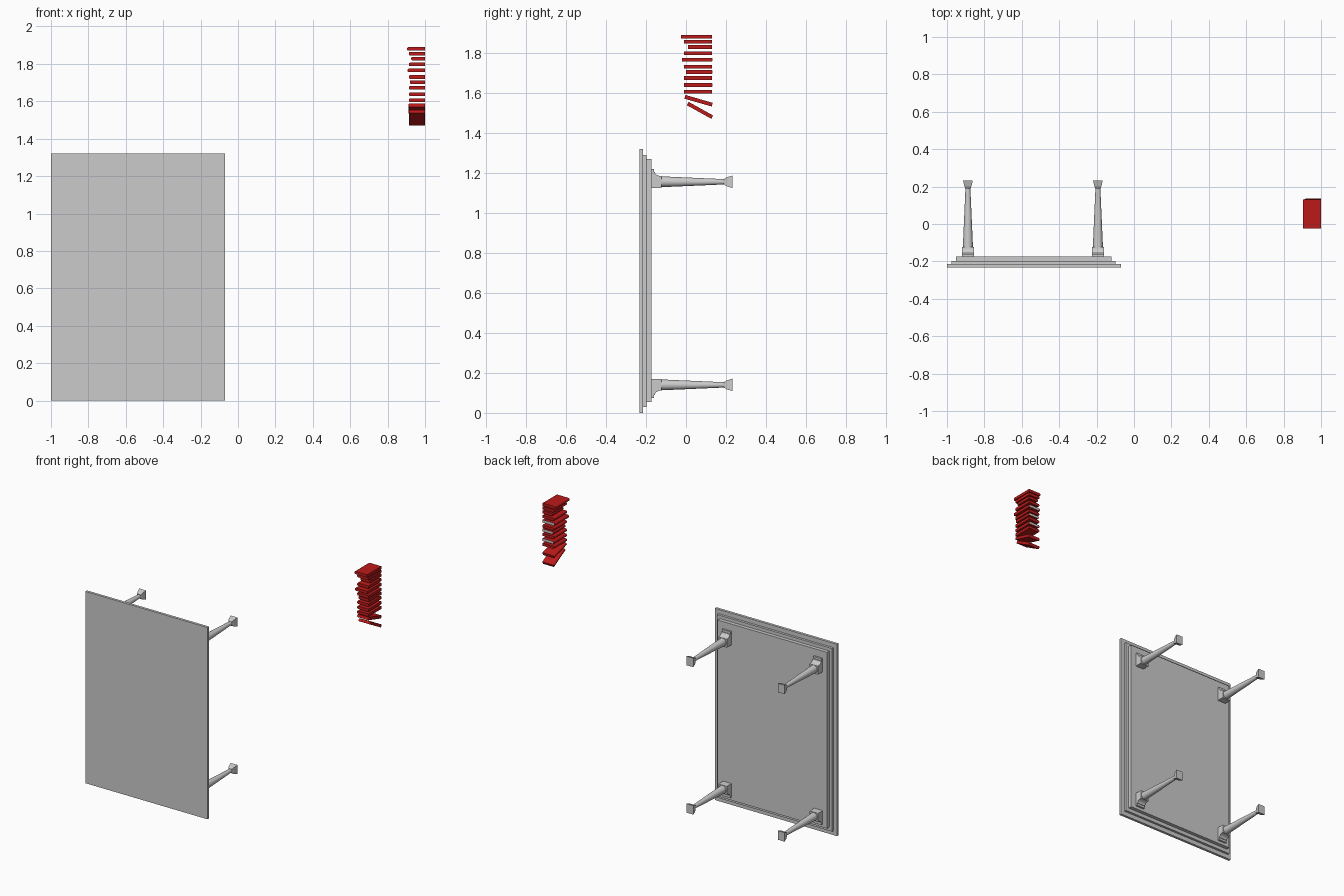
import bpy, bmesh
from math import sin, cos, pi, radians

if "Cube" in bpy.data.objects:
    bpy.data.objects.remove(bpy.data.objects["Cube"])


def make(name, verts, faces, mat=None, smooth=False):
    me = bpy.data.meshes.new(name)
    me.from_pydata(verts, [], faces)
    bm = bmesh.new()
    bm.from_mesh(me)
    bmesh.ops.recalc_face_normals(bm, faces=bm.faces)
    bm.to_mesh(me)
    bm.free()
    ob = bpy.data.objects.new(name, me)
    bpy.context.collection.objects.link(ob)
    if mat:
        me.materials.append(mat)
    if smooth:
        bpy.ops.object.select_all(action='DESELECT')
        bpy.context.view_layer.objects.active = ob
        ob.select_set(True)
        bpy.ops.object.shade_smooth_by_angle(angle=radians(35))
    return ob


def loft(name, rings, mat=None, smooth=False):
    """Skin equal-length rings of points and cap both ends."""
    n = len(rings[0])
    faces = [[k * n + i, k * n + (i + 1) % n, (k + 1) * n + (i + 1) % n, (k + 1) * n + i]
             for k in range(len(rings) - 1) for i in range(n)]
    faces += [list(range(n)), [(len(rings) - 1) * n + i for i in range(n)]]
    return make(name, [p for r in rings for p in r], faces, mat, smooth)


def box(name, x0, x1, y0, y1, z0, z1, mat=None):
    ring = [(x0, z0), (x1, z0), (x1, z1), (x0, z1)]
    return loft(name, [[(x, y, z) for x, z in ring] for y in (y0, y1)], mat)


red = bpy.data.materials.new("red_cover")
red.diffuse_color = (0.5, 0.01, 0.01, 1)
red.use_nodes = True
red.node_tree.nodes["Principled BSDF"].inputs["Base Color"].default_value = red.diffuse_color

# Table lying on its side: stepped top
box("table_top", -1.0, -0.07, -0.232, -0.214, 0, 1.32)
box("table_step", -0.975, -0.098, -0.214, -0.198, 0.03, 1.29)
box("table_apron", -0.953, -0.12, -0.198, -0.173, 0.055, 1.268)

# Legs: coved bracket, tapered round shaft, flared square foot
# out = +1 for the upper pair, -1 for the lower pair
for side, cx in (("left", -0.888), ("right", -0.193)):
    for level, cz, out in (("upper", 1.155, 1), ("lower", 0.14, -1)):
        tag = f"{level}_{side}"
        prof = [(-0.173, -0.03), (-0.173, 0.065), (-0.16, 0.065), (-0.16, 0.05)]
        prof += [(-0.122 - 0.034 * cos(a), 0.028 + 0.022 * (1 - sin(a)))
                 for a in (i * pi / 12 for i in range(7))]
        prof += [(-0.122, -0.03)]
        loft("bracket_" + tag, [[(cx + dx, y, cz + out * z) for y, z in prof]
                                for dx in (-0.032, 0.032)])
        shaft = [(-0.122, 0.027), (0.195, 0.013)]
        loft("leg_" + tag, [[(cx + r * cos(i * pi / 8), y, cz + r * sin(i * pi / 8))
                             for i in range(16)] for y, r in shaft], smooth=True)
        foot = [(0.19, 0.014, 0.014), (0.203, 0.019, 0.022), (0.232, 0.026, 0.031)]
        loft("foot_" + tag, [[(cx + sx * w, y, cz + sz * h)
                              for sx, sz in ((-1, -1), (1, -1), (1, 1), (-1, 1))]
                             for y, w, h in foot])

# Stack of books: (centre height, length, tilt in degrees), back right corners aligned
books = [(1.88, 0.155, 0), (1.855, 0.14, 0), (1.828, 0.12, 0), (1.797, 0.14, 0),
         (1.765, 0.152, 0), (1.73, 0.14, 0), (1.703, 0.132, 0), (1.673, 0.14, 0),
         (1.638, 0.14, 0), (1.605, 0.14, 0), (1.56, 0.142, -16), (1.512, 0.14, -29)]
T = 0.0095
for i, (z, length, tilt) in enumerate(books):
    w = length * 0.62
    cy = 0.131 - length / 2 * cos(radians(tilt))
    # rounded spine on the left
    section = [(1, -T), (1, T)] + [(1 - w + 0.006 * (1 - sin(a)), T * cos(a))
                                   for a in (k * pi / 6 for k in range(7))]
    ob = loft(f"book_{i + 1}", [[(x, y, dz) for x, dz in section]
                                for y in (-length / 2, length / 2)], red)
    parts = [ob]
    # pages showing at the back of a few books
    if i in (4, 6, 8):
        parts.append(box(f"pages_{i + 1}", 1 - w + 0.008, 0.997, length / 2 - 0.01,
                         length / 2 + 0.001, -T * 0.8, T * 0.8))
    for p in parts:
        p.location = (0, cy, z)
        p.rotation_euler = (radians(tilt), 0, 0)
